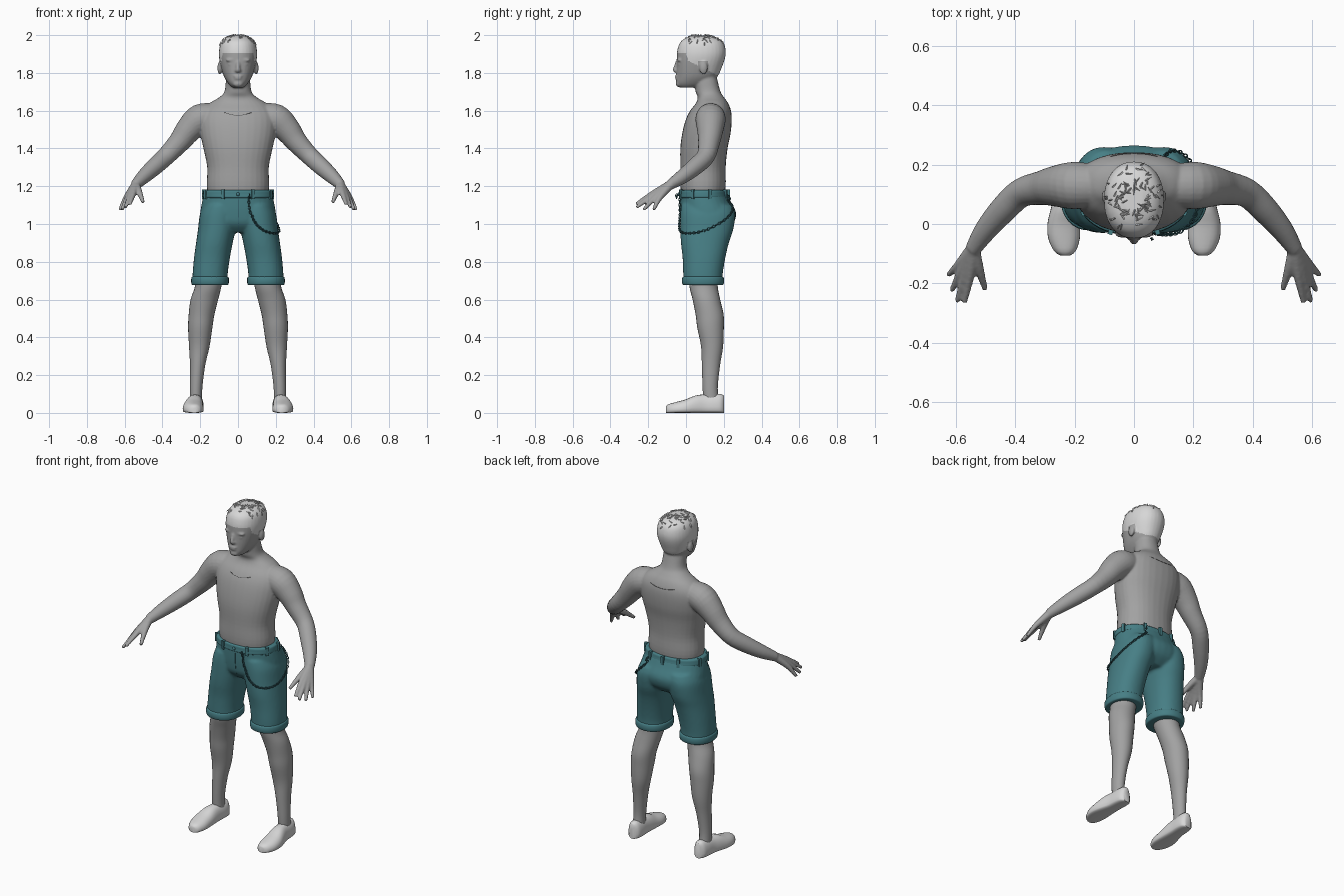
import bpy, bmesh, math, random
from mathutils import Vector, Matrix
from mathutils.bvhtree import BVHTree

if "Cube" in bpy.data.objects:
    bpy.data.objects.remove(bpy.data.objects["Cube"])

random.seed(4)


def material(name, rgb):
    m = bpy.data.materials.new(name)
    m.diffuse_color = (*rgb, 1)
    m.use_nodes = True
    m.node_tree.nodes["Principled BSDF"].inputs["Base Color"].default_value = m.diffuse_color
    return m


SKIN = material("grey skin", (0.36, 0.36, 0.36))
PALE = material("pale grey", (0.68, 0.68, 0.68))
TEAL = material("teal cloth", (0.062, 0.21, 0.235))
DARK = material("dark teal trim", (0.03, 0.10, 0.115))
SEAM = material("dark seam", (0.12, 0.12, 0.12))


def densify(rows, n=4):
    """Catmull-Rom interpolation of rows of numbers."""
    out = []
    for i in range(len(rows) - 1):
        a, b, c, d = (rows[max(0, min(len(rows) - 1, i + k))] for k in (-1, 0, 1, 2))
        for j in range(n):
            t = j / n
            out.append([0.5 * (2 * q + (r - p) * t + (2 * p - 5 * q + 4 * r - s) * t ** 2
                               + (3 * q - p - 3 * r + s) * t ** 3) for p, q, r, s in zip(a, b, c, d)])
    return out + [list(rows[-1])]


def skin_rings(bm, rings):
    vs = [[bm.verts.new(p) for p in r] for r in rings]
    n, faces = len(vs[0]), []
    for a, b in zip(vs, vs[1:]):
        for i in range(n):
            faces.append(bm.faces.new((a[i], a[(i + 1) % n], b[(i + 1) % n], b[i])))
    faces += [bm.faces.new(vs[0]), bm.faces.new(vs[-1])]
    bmesh.ops.recalc_face_normals(bm, faces=faces)


def loft(bm, rows, side=1, n=32, power=2.2):
    """Rows of (z, cx, cy, rx, ry) joined as horizontal rings."""
    rings = []
    for z, cx, cy, rx, ry in densify(rows):
        ring = []
        for i in range(n):
            c, s = math.cos(math.tau * i / n), math.sin(math.tau * i / n)
            ring.append((side * (cx + rx * math.copysign(abs(c) ** (2 / power), c)),
                         cy + ry * math.copysign(abs(s) ** (2 / power), s), z))
        rings.append(ring)
    skin_rings(bm, rings)


def tube(bm, rows, side=1, n=16, steps=4):
    """Rows of (x, y, z, radius) swept as a round tube."""
    pts = densify(rows, steps)
    pos = [Vector((side * p[0], p[1], p[2])) for p in pts]
    rings = []
    for i, p in enumerate(pos):
        t = (pos[min(i + 1, len(pos) - 1)] - pos[max(i - 1, 0)]).normalized()
        u = t.cross(Vector((0.13, 0.4, 0.9))).normalized()
        v = t.cross(u)
        rings.append([p + pts[i][3] * (u * math.cos(math.tau * k / n) + v * math.sin(math.tau * k / n))
                      for k in range(n)])
    skin_rings(bm, rings)


def blob(bm, loc, size):
    bmesh.ops.create_uvsphere(bm, u_segments=16, v_segments=10, radius=1,
                              matrix=Matrix.Translation(loc) @ Matrix.Diagonal((*size, 1)))


def finish(name, bm, mats, voxel=0, smooth=3):
    """Make the object; with a voxel size, fuse its parts into one skin."""
    me = bpy.data.meshes.new(name)
    bm.to_mesh(me)
    bm.free()
    ob = bpy.data.objects.new(name, me)
    bpy.context.collection.objects.link(ob)
    bpy.context.view_layer.objects.active = ob
    ob.select_set(True)
    if voxel:
        r = ob.modifiers.new("fuse", 'REMESH')
        r.mode, r.voxel_size = 'VOXEL', voxel
        s = ob.modifiers.new("relax", 'SMOOTH')
        s.iterations = smooth
        for m in ("fuse", "relax"):
            bpy.ops.object.modifier_apply(modifier=m)
    for m in mats:
        ob.data.materials.append(m)
    bpy.ops.object.shade_smooth_by_angle(angle=math.radians(50))
    ob.select_set(False)
    return ob


# Upper body: torso with neck, head, arms and hands fused together
bm = bmesh.new()
loft(bm, [(1.10, 0, .09, .15, .105), (1.2, 0, .09, .165, .12), (1.3, 0, .09, .163, .12),
          (1.4, 0, .095, .183, .125), (1.48, 0, .108, .2, .128), (1.55, 0, .12, .205, .122),
          (1.6, 0, .13, .19, .108), (1.64, 0, .138, .15, .085), (1.67, 0, .132, .1, .07),
          (1.7, 0, .117, .072, .066), (1.76, 0, .105, .064, .062), (1.8, 0, .1, .06, .06)])
loft(bm, [(1.722, 0, .015, .028, .045), (1.742, 0, .035, .05, .085), (1.78, 0, .058, .074, .108),
          (1.83, 0, .07, .09, .12), (1.88, 0, .079, .1, .128), (1.92, 0, .082, .1, .128),
          (1.96, 0, .083, .09, .115), (1.985, 0, .083, .066, .085), (1.999, 0, .08, .03, .04)])
blob(bm, (0, -.05, 1.812), (.018, .018, .012))
tube(bm, [(0, -.046, 1.86, .009), (0, -.055, 1.83, .011), (0, -.06, 1.815, .012)])
for z, w in ((1.783, .026), (1.771, .023)):
    blob(bm, (0, -.046, z), (w, .013, .007))
blob(bm, (0, -.035, 1.742), (.028, .02, .018))
for s in (1, -1):
    blob(bm, (s * .037, -.034, 1.868), (.03, .014, .008))
    blob(bm, (s * .036, -.034, 1.846), (.016, .009, .008))
    blob(bm, (s * .097, .093, 1.825), (.012, .022, .034))
    tube(bm, [(.12, .13, 1.57, .07), (.2, .13, 1.555, .08), (.26, .128, 1.5, .07), (.31, .122, 1.435, .058),
              (.38, .105, 1.36, .049), (.44, .05, 1.305, .046), (.5, -.02, 1.25, .038),
              (.543, -.085, 1.207, .027)], s, 24)
    # Fingers start at the wrist so that they also form the palm
    for knuckle, tip in (((.553, -.175, 1.162), (.572, -.265, 1.105)),
                         ((.569, -.172, 1.153), (.597, -.262, 1.088)),
                         ((.582, -.158, 1.145), (.615, -.225, 1.075)),
                         ((.592, -.138, 1.140), (.626, -.172, 1.075))):
        tube(bm, [(.54, -.08, 1.21, .024), (*knuckle, .0155), (*tip, .009)], s, 12)
    tube(bm, [(.54, -.09, 1.205, .022), (.523, -.15, 1.17, .0165), (.502, -.22, 1.115, .0095)], s, 12)
body = finish("upper_body", bm, [SKIN, PALE], 0.006)
for f in body.data.polygons:
    x, y, z = f.center
    hairline = y > .0 + max(0, (1.9 - z)) * .35 or z > 1.905
    ear = abs(x) > .085 and .065 < y < .118 and 1.785 < z < 1.862
    if z > 1.79 and hairline and not ear and z > 1.88 - .5 * (y + .02):
        f.material_index = 1
tree = BVHTree.FromPolygons([v.co for v in body.data.vertices], [p.vertices for p in body.data.polygons])

# Short hair tufts lying on the crown
bm = bmesh.new()
for i in range(90):
    a = random.uniform(0, math.tau)
    d = Vector((math.cos(a), math.sin(a), random.uniform(.55, 3))).normalized()
    p, nrm, _, _ = tree.ray_cast(Vector((0, .083, 1.89)) + d, -d)
    t = nrm.cross(Vector((random.uniform(-1, 1), random.uniform(-1, 1), .2))).normalized()
    w = nrm.cross(t) * .004
    base = [bm.verts.new(q) for q in (p - w - nrm * .002, p + w - nrm * .002, p + nrm * .004 - t * .004)]
    tip = bm.verts.new(p + t * .022 + nrm * .004)
    for k in range(3):
        bm.faces.new((base[k], base[(k + 1) % 3], tip))
    bm.faces.new(base[::-1])
bmesh.ops.recalc_face_normals(bm, faces=bm.faces)
finish("hair_tufts", bm, [PALE])

# Neckline seams on the chest and upper back
bm = bmesh.new()
for y, width, z, dip in ((-1, .07, 1.575, .015), (1, .08, 1.6, .01)):
    row = []
    for i in range(9):
        t = i / 4 - 1
        p = tree.ray_cast(Vector((t * width, y, z + dip * t * t)), Vector((0, -y, 0)))[0]
        row.append((*p, .0015))
    tube(bm, row, 1, 6, 2)
finish("neckline_seam", bm, [SEAM])

# Lower legs
bm = bmesh.new()
for s in (1, -1):
    loft(bm, [(.05, .222, .135, .033, .042), (.13, .222, .128, .033, .04), (.25, .214, .132, .04, .048),
              (.35, .205, .138, .054, .058), (.45, .2, .13, .064, .07), (.52, .193, .125, .068, .074),
              (.6, .178, .108, .073, .073), (.67, .158, .093, .07, .075), (.76, .148, .09, .075, .08)],
         s, 28, 2)
finish("lower_legs", bm, [SKIN])

# Slip-on shoes: flat-bottomed sections along y (y, centre x, half width, height)
bm = bmesh.new()
SHOE = [(-.106, .232, .016, .034), (-.092, .233, .036, .046), (-.05, .236, .053, .058), (0, .237, .055, .072),
        (.05, .232, .049, .092), (.1, .226, .042, .098), (.15, .223, .041, .1), (.185, .222, .036, .1),
        (.202, .222, .02, .09)]
for s in (1, -1):
    rings = []
    for y, cx, w, h in densify(SHOE, 3):
        ring = []
        for i in range(24):
            c, q = math.cos(math.tau * i / 24), math.sin(math.tau * i / 24)
            z = h * .32 + (h * .68 * q if q > 0 else h * .32 * math.copysign(abs(q) ** .4, q))
            ring.append((s * (cx + w * math.copysign(abs(c) ** .8, c)), y, z))
        rings.append(ring)
    skin_rings(bm, rings)
finish("shoes", bm, [PALE])

# Shorts: hips and two legs fused
bm = bmesh.new()
loft(bm, [(.955, 0, .11, .14, .09), (1.0, 0, .115, .2, .135), (1.06, 0, .117, .2, .148),
          (1.12, 0, .102, .19, .135), (1.175, 0, .09, .178, .122)])
for s in (1, -1):
    loft(bm, [(.685, .148, .09, .093, .103), (.74, .147, .09, .093, .105), (.82, .138, .095, .095, .113),
              (.9, .125, .1, .097, .127), (.97, .112, .11, .1, .14), (1.05, .1, .115, .102, .145),
              (1.1, .09, .11, .09, .135)], s)
shorts = finish("shorts", bm, [TEAL], 0.008, 5)
tree = BVHTree.FromPolygons([v.co for v in shorts.data.vertices], [p.vertices for p in shorts.data.polygons])

# Rolled cuffs and waistband
bm = bmesh.new()
for s in (1, -1):
    loft(bm, [(.676, .148, .09, .088, .098), (.68, .148, .09, .097, .108), (.698, .148, .09, .1, .112),
              (.717, .148, .09, .098, .109), (.722, .148, .09, .09, .1)], s)
finish("cuffs", bm, [TEAL])
bm = bmesh.new()
loft(bm, [(1.138, 0, .093, .18, .125), (1.143, 0, .093, .187, .131), (1.158, 0, .092, .187, .129),
          (1.174, 0, .091, .184, .127), (1.179, 0, .09, .174, .119)], n=48)
finish("waistband", bm, [TEAL])

# Belt loops and front button
bm = bmesh.new()
for deg in (15, 60, 90, 120, 165, 205, 245, 295, 335):
    a = math.radians(deg)
    loc = Vector((.187 * math.cos(a), .093 + .132 * math.sin(a), 1.157))
    nrm = math.atan2(math.sin(a) / .132, math.cos(a) / .187)
    bmesh.ops.create_cube(bm, size=1, matrix=Matrix.Translation(loc) @ Matrix.Rotation(nrm, 4, 'Z')
                          @ Matrix.Diagonal((.018, .016, .05, 1)))
blob(bm, (0, -.04, 1.158), (.009, .006, .009))
finish("belt_loops", bm, [TEAL])

# Fly seam, following the cloth
bm = bmesh.new()
row = [(*tree.ray_cast(Vector((.004, -1, z)), Vector((0, 1, 0)))[0], .0015) for z in (1.13, 1.09, 1.05, 1.0)]
tube(bm, row, 1, 6)
finish("fly_seam", bm, [DARK])

# Hanging chain of links around one hip, kept on the cloth surface
bm = bmesh.new()
path = densify([(.06, -.05, 1.15), (.066, -.05, 1.06), (.095, -.045, 1.0), (.15, -.03, .96), (.21, .03, .952),
                (.225, .12, .975), (.19, .215, 1.03), (.13, .25, 1.09), (.1, .225, 1.15)], 7)
for i, (a, b) in enumerate(zip(path, path[1:])):
    p, d = Vector(a), (Vector(b) - Vector(a))
    if p.z < 1.13:
        q, nrm, _, _ = tree.find_nearest(p)
        p = q + nrm * .006
    rot = d.to_track_quat('X', 'Z').to_matrix().to_4x4() @ Matrix.Rotation(math.pi / 2 * (i % 2), 4, 'X')
    m = Matrix.Translation(p) @ rot
    rings = []
    for k in range(10):
        t = math.tau * k / 10
        c = Vector((math.cos(t) * .009, math.sin(t) * .005, 0))
        o = Vector((math.cos(t), math.sin(t), 0))
        rings.append([bm.verts.new(m @ (c + .0024 * (o * math.cos(j * math.tau / 5)
                      + Vector((0, 0, math.sin(j * math.tau / 5)))))) for j in range(5)])
    for k in range(10):
        for j in range(5):
            r, n = rings[k], rings[(k + 1) % 10]
            bm.faces.new((r[j], n[j], n[(j + 1) % 5], r[(j + 1) % 5]))
bmesh.ops.recalc_face_normals(bm, faces=bm.faces)
finish("hip_chain", bm, [DARK])
